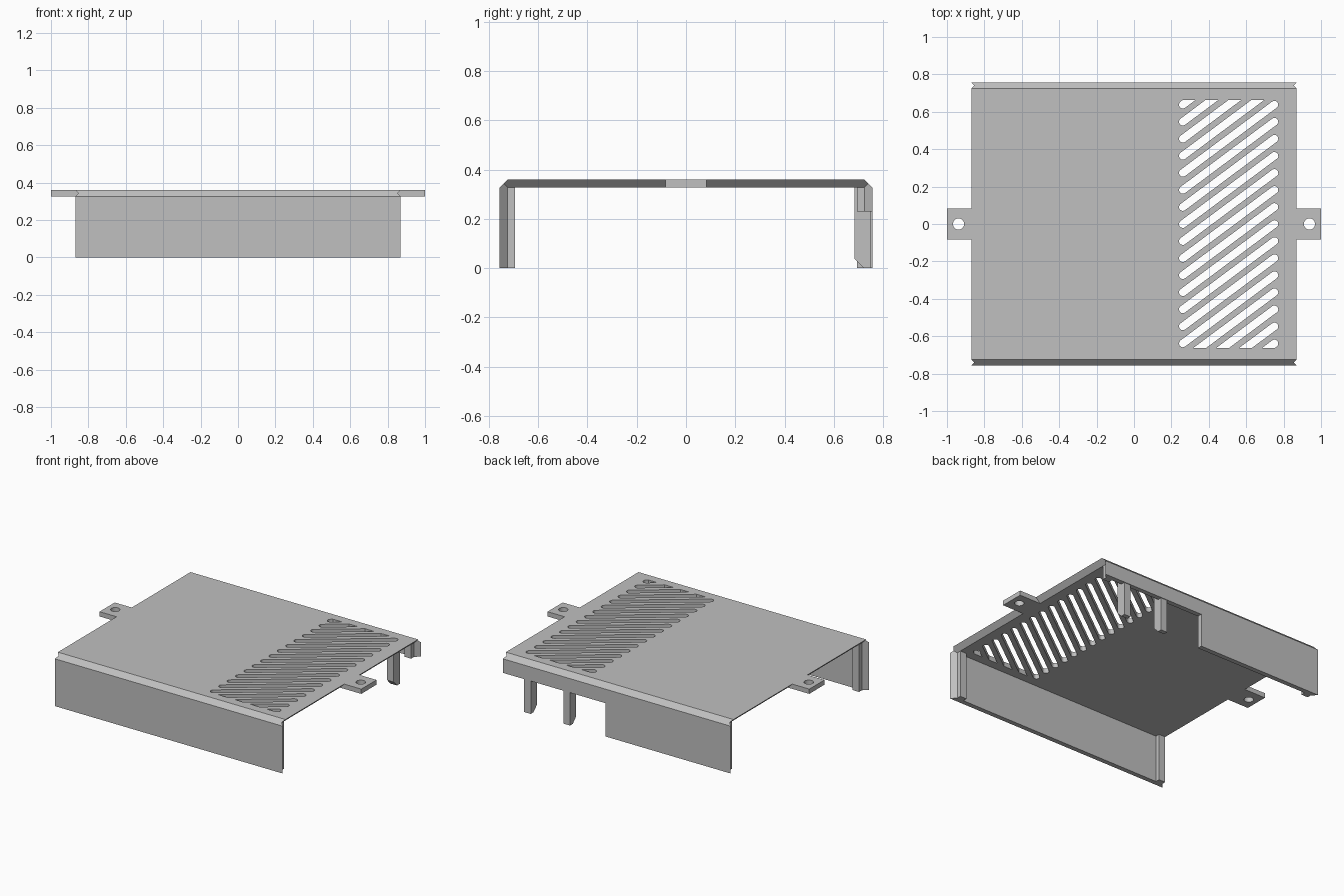
import bpy, bmesh, math
from mathutils import Vector

old = bpy.data.objects.get("Cube")
if old:
    bpy.data.objects.remove(old, do_unlink=True)

W, D, H, T = 0.87, 0.757, 0.36, 0.033     # half width, half depth, height, sheet thickness
WI, DI, HI, M = W - T, D - T, H - T, T / 2

metal = bpy.data.materials.new("grey_metal")
metal.use_nodes = True
GREY = (0.53, 0.53, 0.53, 1)
metal.diffuse_color = GREY
metal.node_tree.nodes["Principled BSDF"].inputs["Base Color"].default_value = GREY


def add(name, bm):
    bmesh.ops.recalc_face_normals(bm, faces=bm.faces)
    me = bpy.data.meshes.new(name)
    bm.to_mesh(me)
    bm.free()
    me.materials.append(metal)
    ob = bpy.data.objects.new(name, me)
    bpy.context.collection.objects.link(ob)
    return ob


def hull(name, pts):
    bm = bmesh.new()
    for p in pts:
        bm.verts.new(p)
    bmesh.ops.convex_hull(bm, input=bm.verts)
    bmesh.ops.dissolve_limit(bm, angle_limit=0.01, verts=bm.verts, edges=bm.edges)
    return add(name, bm)


def box(name, xs, ys, zs):
    return hull(name, [(x, y, z) for x in xs for y in ys for z in zs])


def cut(ob, cutter):
    mod = ob.modifiers.new("cut", "BOOLEAN")
    mod.operation, mod.solver, mod.object = "DIFFERENCE", "EXACT", cutter
    cutter.hide_render = True
    cutter.hide_viewport = True
    bpy.context.view_layer.update()
    me = bpy.data.meshes.new_from_object(ob.evaluated_get(bpy.context.evaluated_depsgraph_get()))
    ob.modifiers.clear()
    ob.data = me
    bpy.data.objects.remove(cutter, do_unlink=True)


# Top plate with mitred side edges and half of each bend
SIGNS = (-1, 1)
plate = hull("top_plate", [(sx * x, sy * y, z) for sx in SIGNS for sy in SIGNS
                           for x, y, z in ((W, DI, H), (W - M, D - M, H - M), (WI, DI, HI))])

# Diagonal vent slots, trimmed flat along the front and back of the vent field
LEFT, RIGHT, SLOPE, R = 0.261, 0.751, 0.745, 0.0205
EDGE, PITCH = 0.664, 0.0912
tilt = math.atan(SLOPE)
bm = bmesh.new()
for k in range(19):
    y0 = 0.638 - PITCH * k
    ends = ((RIGHT, y0 + SLOPE * (RIGHT - LEFT), -math.pi / 2), (LEFT, y0, math.pi / 2))
    ring = []
    for cx, cy, start in ends:
        for i in range(9):
            a = tilt + start + math.pi * i / 8
            ring.append(bm.verts.new((cx + R * math.cos(a), cy + R * math.sin(a), HI - 0.1)))
    bm.faces.new(ring)
for s in SIGNS:
    bmesh.ops.bisect_plane(bm, geom=bm.verts[:] + bm.edges[:] + bm.faces[:],
                           plane_co=(0, s * EDGE, 0), plane_no=(0, s, 0), clear_outer=True)
out = bmesh.ops.extrude_face_region(bm, geom=bm.faces[:])
bmesh.ops.translate(bm, vec=Vector((0, 0, 0.2)),
                    verts=[g for g in out["geom"] if isinstance(g, bmesh.types.BMVert)])
cut(plate, add("vent_cutter", bm))

# Mounting tabs with screw holes
for s, side in ((1, "left"), (-1, "right")):
    tab = hull(side + "_tab", [(s * x, y, z) for y in (-0.083, 0.083)
                               for x, z in ((W, H), (1, H), (1, HI), (WI, HI))])
    bm = bmesh.new()
    bmesh.ops.create_cone(bm, cap_ends=True, segments=32, radius1=0.03, radius2=0.03, depth=0.2)
    bmesh.ops.translate(bm, verts=bm.verts, vec=(s * 0.938, 0, H))
    cut(tab, add("hole_cutter", bm))

# Front and back walls with mitred ends
STEP_X, STEP_Z = 0.085, 0.23
for s, side in ((-1, "front"), (1, "back")):
    wall = hull(side + "_wall", [(sx * x, s * y, z) for sx in SIGNS for x, y, z in (
        (W, D, 0), (WI, DI, 0), (W, D, HI), (WI, DI, HI), (W - M, D - M, H - M))])
    if side == "back":
        cut(wall, box("step_cutter", (STEP_X, 1), (0.6, 0.9), (-0.1, STEP_Z)))
    # Inner ribs at both ends of the wall
    for sx, end in ((1, "left"), (-1, "right")):
        low = STEP_Z if (side, end) == ("back", "left") else 0
        box(f"{side}_{end}_rib", (sx * WI, sx * (WI - 0.05)),
            (s * DI, s * (DI - 0.03)), (low, HI))

# Hanging posts with a chamfered inner foot
for x, name in ((0.685, "outer_post"), (0.385, "inner_post")):
    hull(name, [(x + dx, y, z) for dx in (-0.025, 0.025) for y, z in (
        (0.685, HI), (0.685, 0.038), (0.722, 0), (0.752, 0), (0.752, HI))])
